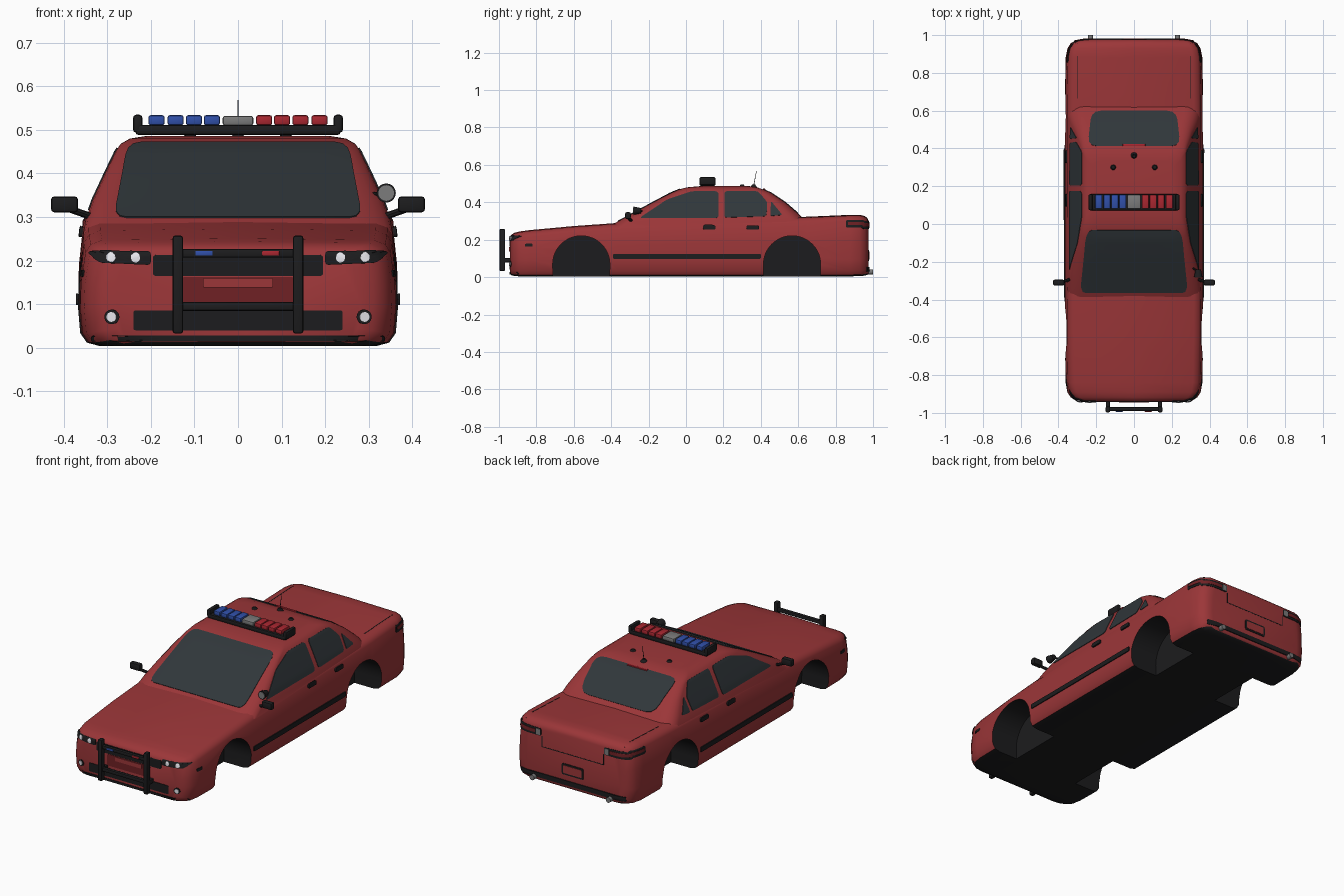
import bpy, bmesh, math
from mathutils import Vector
from mathutils.bvhtree import BVHTree

if "Cube" in bpy.data.objects:
    bpy.data.objects.remove(bpy.data.objects["Cube"])


def mat(name, r, g, b):
    m = bpy.data.materials.new(name)
    m.diffuse_color = (r, g, b, 1)
    m.use_nodes = True
    m.node_tree.nodes["Principled BSDF"].inputs["Base Color"].default_value = m.diffuse_color
    return m


RED = mat("red_paint", 0.33, 0.037, 0.04)
DARKRED = mat("dark_red", 0.16, 0.015, 0.018)
BLACK = mat("black_trim", 0.012, 0.012, 0.013)
GLASS = mat("glass", 0.03, 0.038, 0.043)
BLUE = mat("blue_lens", 0.03, 0.08, 0.4)
REDLENS = mat("red_lens", 0.4, 0.02, 0.03)
WHITE = mat("lamp", 0.8, 0.8, 0.85)
GREY = mat("grey_metal", 0.2, 0.2, 0.2)


def finish(name, bm, m):
    me = bpy.data.meshes.new(name)
    bm.to_mesh(me)
    bm.free()
    ob = bpy.data.objects.new(name, me)
    bpy.context.collection.objects.link(ob)
    me.materials.append(m)
    return ob


def loft(name, rings, m):
    """Closed skin through rings of equal point count; returns object and its BVH."""
    bm = bmesh.new()
    vs = [[bm.verts.new(p) for p in r] for r in rings]
    n = len(vs[0])
    for a, b in zip(vs, vs[1:]):
        for i in range(n):
            bm.faces.new((a[i], a[(i + 1) % n], b[(i + 1) % n], b[i]))
    bm.faces.new(vs[0])
    bm.faces.new(vs[-1])
    bmesh.ops.recalc_face_normals(bm, faces=bm.faces)
    return finish(name, bm, m), bm_tree(rings, n)


def bm_tree(rings, n):
    pts = [p for r in rings for p in r]
    k = len(rings)
    faces = [(j * n + i, j * n + (i + 1) % n, (j + 1) * n + (i + 1) % n, (j + 1) * n + i)
             for j in range(k - 1) for i in range(n)]
    faces += [tuple(range(n)), tuple(range((k - 1) * n, k * n))]
    return BVHTree.FromPolygons(pts, faces)


def box(name, c, s, m, bevel=0.004):
    bm = bmesh.new()
    bmesh.ops.create_cube(bm, size=1)
    for v in bm.verts:
        v.co = Vector(c) + Vector([a * b for a, b in zip(v.co, s)])
    if bevel:
        bmesh.ops.bevel(bm, geom=bm.edges[:], offset=bevel, segments=2, profile=0.5, affect='EDGES')
    return finish(name, bm, m)


def rod(name, p, q, r, m, seg=16, r2=None):
    p, q = Vector(p), Vector(q)
    bm = bmesh.new()
    bmesh.ops.create_cone(bm, cap_ends=True, segments=seg, radius1=r, radius2=r if r2 is None else r2,
                          depth=(q - p).length)
    ob = finish(name, bm, m)
    ob.location = (p + q) / 2
    ob.rotation_euler = (q - p).to_track_quat('Z', 'Y').to_euler()
    return ob


VIEWS = {'F': (lambda u, v: (u, -1.1, v), (0, 1, 0)), 'B': (lambda u, v: (u, 1.1, v), (0, -1, 0)),
         'R': (lambda u, v: (0.5, u, v), (-1, 0, 0)), 'L': (lambda u, v: (-0.5, u, v), (1, 0, 0)),
         'T': (lambda u, v: (u, v, 0.7), (0, 0, -1))}


def patch(name, outline, view, m, tree, off=0.003, rad=0.012, rings=5, sub=6):
    """Panel with rounded corners, projected onto the bodywork."""
    P = [Vector(p) for p in outline]
    corners = []
    for i, p in enumerate(P):
        a, b = P[i - 1] - p, P[(i + 1) % len(P)] - p
        ra, rb = min(rad, a.length * .45), min(rad, b.length * .45)
        s, e = p + a.normalized() * ra, p + b.normalized() * rb
        corners.append([s * (1 - t) ** 2 + p * 2 * t * (1 - t) + e * t * t for t in (0, .33, .67, 1)])
    loop = []
    for i, c in enumerate(corners):
        nxt = corners[(i + 1) % len(corners)][0]
        loop += c + [c[3].lerp(nxt, k / sub) for k in range(1, sub)]
    mid = sum(P, Vector((0, 0))) / len(P)
    place, d = VIEWS[view]
    d = Vector(d)

    def hit(q, o):
        p = Vector(place(*q))
        loc, nor, *_ = tree.ray_cast(p, d)
        if loc is None:
            loc, nor, *_ = tree.find_nearest(p)
        return loc + (nor if nor.dot(d) < 0 else -nor) * o
    bm = bmesh.new()
    vs = [[bm.verts.new(hit(q, -0.004)) for q in loop]]
    vs += [[bm.verts.new(hit(mid.lerp(q, 1 - k / rings), off)) for q in loop] for k in range(rings)]
    c = bm.verts.new(hit(mid, off))
    n = len(loop)
    for a, b in zip(vs, vs[1:]):
        for i in range(n):
            bm.faces.new((a[i], a[(i + 1) % n], b[(i + 1) % n], b[i]))
    caps = [bm.faces.new((vs[-1][i], vs[-1][(i + 1) % n], c)) for i in range(n)]
    bm.normal_update()
    if sum((f.normal for f in caps), Vector()).dot(d) > 0:
        bmesh.ops.reverse_faces(bm, faces=bm.faces[:])
    return finish(name, bm, m)


def rect(u0, u1, v0, v1):
    return [(u0, v0), (u1, v0), (u1, v1), (u0, v1)]


def disc(u, v, r):
    return [(u + r * math.cos(a * math.pi / 4), v + r * math.sin(a * math.pi / 4)) for a in range(8)]


# Lower body: stations (y, half width, bottom, top)
stations = [(-.94, .28, .015, .212), (-.933, .312, .01, .224), (-.918, .335, .006, .234), (-.89, .353, .004, .241),
            (-.84, .362, .004, .248), (-.6, .366, .004, .27), (-.36, .367, .004, .287), (0, .367, .004, .302),
            (.4, .367, .004, .313), (.65, .366, .004, .32), (.88, .362, .004, .33), (.93, .352, .006, .33),
            (.957, .335, .008, .323), (.97, .312, .012, .312), (.976, .285, .02, .298)]
rings = []
for y, w, b, t in stations:
    h = [(w - .05, b), (w - .02, b + .008), (w - .005, b + .03), (w, b + .09), (w - .002, b + .6 * (t - b)),
         (w - .012, t - .03), (w - .024, t - .011), (w - .05, t - .001)]
    half = [(x, y, z) for x, z in h]
    rings.append([(0, y, b)] + half + [(0, y, t + .003)] + [(-x, y, z) for x, _, z in reversed(half)])
body, BODY = loft("lower_body", rings, RED)
body.data.materials.append(BLACK)
for f in body.data.polygons:
    if f.normal.z < -.7:
        f.material_index = 1

# Wheel wells cut out of the body
for yc in (-.56, .567):
    for s in (1, -1):
        arch = [(yc + .153 * math.cos(a), .068 + .153 * math.sin(a)) for a in [math.pi * i / 24 for i in range(25)]]
        arch = [(yc + .15, -.05)] + arch + [(yc - .15, -.05)]
        cutter, _ = loft("well_cutter", [[(s * x, y, z) for y, z in arch] for x in (.2, .45)], BLACK)
        mod = body.modifiers.new("well", 'BOOLEAN')
        mod.operation, mod.solver, mod.object = 'DIFFERENCE', 'EXACT', cutter
        mod.material_mode = 'TRANSFER'
        bpy.context.view_layer.objects.active = body
        bpy.ops.object.modifier_apply(modifier=mod.name)
        bpy.data.objects.remove(cutter)

# Cabin: levels (z, front y, back y, half width, corner radius)
levels = [(.26, -.43, .68, .355, .08), (.295, -.37, .645, .349, .08), (.34, -.287, .6, .333, .07),
          (.4, -.177, .53, .305, .055), (.45, -.083, .455, .281, .045), (.468, -.04, .415, .269, .045),
          (.48, .005, .38, .248, .045), (.486, .07, .34, .21, .045)]
rings = []
for z, f, b, w, r in levels:
    ring = []
    for k, (cx, cy) in enumerate([(w - r, b - r), (r - w, b - r), (r - w, f + r), (w - r, f + r)]):
        for i in range(6):
            a = math.pi / 2 * (k + i / 5)
            ring.append((cx + r * math.cos(a), cy + r * math.sin(a), z))
    rings.append(ring)
cabin, CABIN = loft("cabin", rings, RED)

# Windows
patch("windshield", [(-.285, .298), (.285, .298), (.252, .47), (-.252, .47)], 'F', GLASS, CABIN, rad=.03, rings=8)
patch("rear_window", [(-.225, .598), (.225, .598), (.245, .412), (-.245, .412)], 'T', GLASS, CABIN, rad=.05, rings=8)
for v in 'RL':
    patch("front_side_window", [(-.25, .315), (.175, .315), (.175, .458), (.03, .458), (-.1, .415)],
          v, GLASS, CABIN, rad=.02, rings=8)
    patch("rear_side_window", [(.205, .318), (.43, .325), (.435, .40), (.385, .458), (.205, .458)],
          v, GLASS, CABIN, rad=.015, rings=8)
    patch("quarter_window", [(.45, .326), (.515, .332), (.455, .405)], v, GLASS, CABIN, rad=.01)
    # Side trim
    patch("side_strip", rect(-.39, .4, .098, .124), v, BLACK, BODY, .005, .006, sub=12)
    for y in (.125, .357):
        patch("door_handle", rect(y - .033, y + .033, .254, .276), v, BLACK, BODY, .008, .008)
    patch("side_marker", rect(-.86, -.82, .163, .178), v, BLACK, BODY, .003, .004)
    patch("tail_lamp_side", rect(.855, .955, .265, .303), v, BLACK, BODY, .003, .008)
    patch("tail_lens_side", rect(.865, .95, .278, .294), v, DARKRED, BODY, .005, .005)

# Front fascia
patch("grille", rect(-.195, .195, .165, .212), 'F', BLACK, BODY, .003, .006)
patch("grille_recess", rect(-.13, .13, .1, .162), 'F', DARKRED, BODY, .002, .006)
patch("front_plate", rect(-.08, .08, .138, .16), 'F', RED, BODY, .006, .004)
patch("lower_intake", rect(-.24, .24, .04, .086), 'F', BLACK, BODY, .003, .006)
patch("front_lip", rect(-.335, .335, .016, .028), 'F', BLACK, BODY, .003, .004, sub=14)
for s in (1, -1):
    patch("headlight", [(s * x, z) for x, z in [(.2, .19), (.315, .195), (.343, .217), (.33, .222), (.2, .22)]],
          'F', BLACK, BODY, .004, .008)
    for x in (.235, .29):
        patch("headlamp_bulb", disc(s * x, .206, .011), 'F', WHITE, BODY, .007, .005, 2, 1)
    patch("fog_lamp_ring", disc(s * .289, .071, .018), 'F', BLACK, BODY, .004, .008, 2, 1)
    patch("fog_lamp", disc(s * .289, .071, .012), 'F', WHITE, BODY, .007, .005, 2, 1)

    # Rear lamps, exhausts and boot seams
    patch("tail_lamp", [(s * x, z) for x, z in rect(.19, .338, .258, .298)], 'B', BLACK, BODY, .003, .008)
    patch("tail_lens", [(s * x, z) for x, z in rect(.225, .335, .27, .288)], 'B', DARKRED, BODY, .005, .005)
    patch("reverse_lamp", [(s * x, z) for x, z in rect(.195, .22, .262, .294)], 'B', GREY, BODY, .005, .004)
    rod("exhaust", (s * .23, .93, .028), (s * .23, 1.0, .028), .014, GREY)
    patch("boot_seam_side", rect(s * .298 - .002, s * .298 + .002, .665, .955), 'T', BLACK, BODY, .001, .001, 2)
    patch("boot_seam_rear", rect(s * .185 - .002, s * .185 + .002, .2, .258), 'B', BLACK, BODY, .001, .001, 2)

    # Door mirrors
    box("door_mirror", (s * .398, -.31, .329), (.062, .03, .037), BLACK, .008)
    rod("mirror_arm", (s * .32, -.285, .295), (s * .385, -.31, .318), .008, BLACK, 8)

    # Push bar posts
    box("push_bar_post", (s * .138, -.982, .145), (.024, .03, .225), BLACK, .006)
    box("push_bar_mount", (s * .138, -.955, .09), (.02, .05, .022), BLACK, .003)
    box("light_bar_end", (s * .23, .115, .514), (.022, .085, .042), BLACK, .008)
    box("light_bar_foot", (s * .11, .115, .485), (.022, .05, .016), BLACK, .002)
patch("boot_seam_bottom", rect(-.187, .187, .198, .202), 'B', BLACK, BODY, .001, .001, 2)
patch("rear_plate_frame", rect(-.065, .065, .085, .145), 'B', BLACK, BODY, .003, .008)
patch("rear_plate", rect(-.056, .056, .094, .136), 'B', RED, BODY, .005, .006)
patch("rear_bumper_strip", rect(-.315, .315, .03, .055), 'B', BLACK, BODY, .005, .005, sub=14)

# Push bar rails and lamps
for z in (.095, .217):
    box("push_bar_rail", (0, -.98, z), (.27, .02, .02), BLACK, .005)
for x, m in ((-.078, BLUE), (.075, REDLENS)):
    box("push_bar_lamp", (x, -.988, .217), (.04, .012, .011), m, .002)

# Roof light bar
box("light_bar_base", (0, .115, .5), (.47, .085, .023), BLACK, .006)
for x in (.06, .101, .143, .187):
    for s, m in ((-1, BLUE), (1, REDLENS)):
        box("light_bar_lens", (s * x, .118, .522), (.037, .074, .023), m, .005)
box("light_bar_centre", (0, .118, .521), (.07, .074, .022), GREY, .005)

# Aerial, roof pods and high brake lamp
rod("aerial", (0, .36, .48), (0, .377, .568), .002, BLACK, 8, .001)
for x, y in ((-.11, .3), (.11, .3), (0, .362)):
    rod("roof_pod", (x, y, .48), (x, y, .494), .018, BLACK, 16, .009)
box("high_brake_lamp", (0, .418, .467), (.12, .012, .012), REDLENS, .002)

# Spotlight on the right pillar
rod("spotlight", (.34, -.24, .355), (.34, -.28, .355), .014, BLACK, 20, .022)
rod("spotlight_lens", (.34, -.279, .355), (.34, -.283, .355), .018, GREY, 20)
rod("spotlight_arm", (.295, -.225, .35), (.34, -.25, .355), .005, BLACK, 8)

# Smooth shading with sharp edges kept
for ob in bpy.context.scene.objects:
    ob.select_set(True)
bpy.context.view_layer.objects.active = body
bpy.ops.object.shade_smooth_by_angle(angle=math.radians(38))
